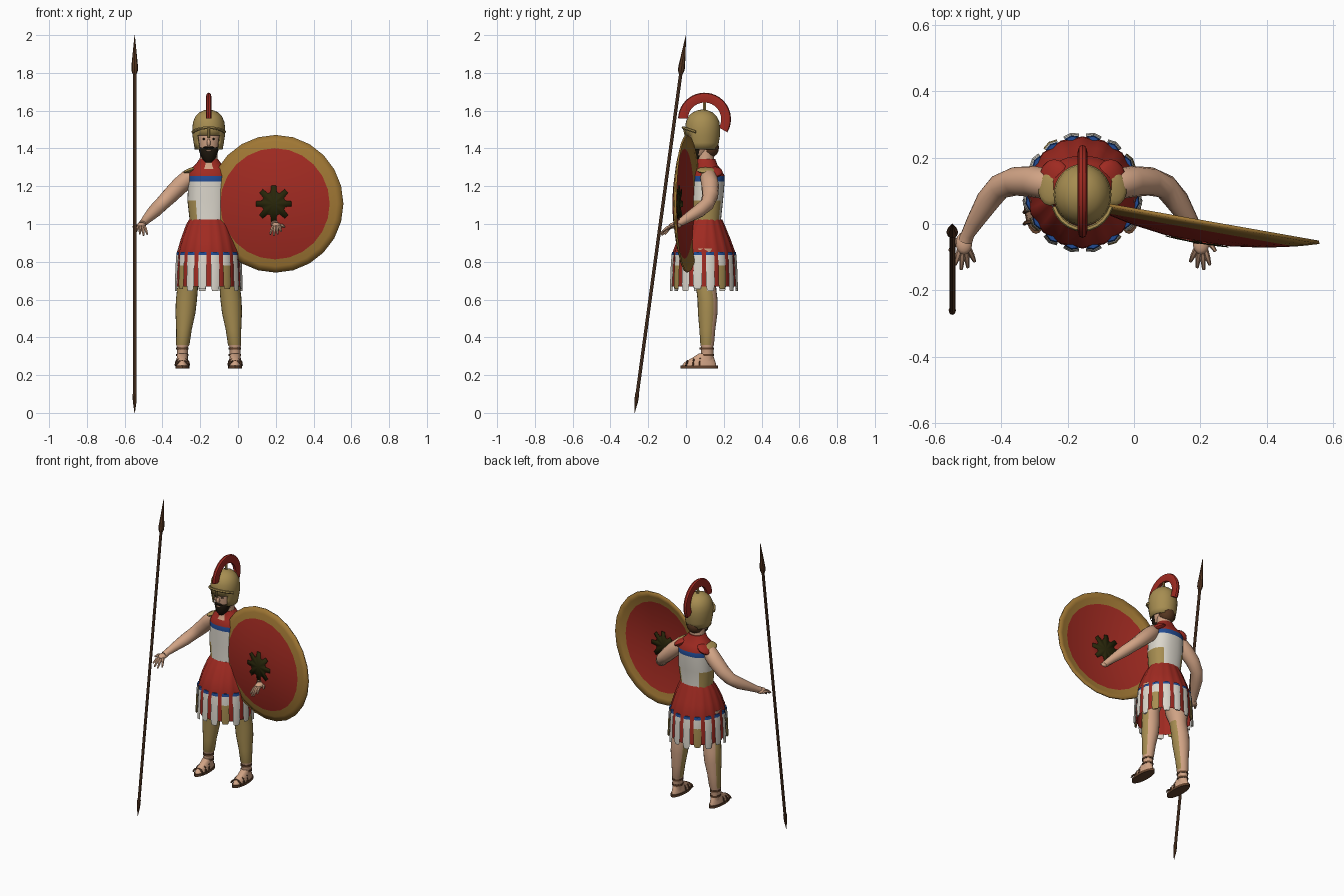
import bpy, bmesh
from math import sin, cos, pi, radians, atan2, copysign
from mathutils import Vector, Matrix

if "Cube" in bpy.data.objects:
    bpy.data.objects.remove(bpy.data.objects["Cube"])

CX, CY = -0.155, 0.095          # body axis
MADE = []


def material(name, rgb):
    m = bpy.data.materials.new(name)
    m.use_nodes = True
    col = [(c / 255) ** 2.2 for c in rgb] + [1]
    m.diffuse_color = col
    m.node_tree.nodes["Principled BSDF"].inputs["Base Color"].default_value = col
    return m


RED = material("red cloth", (158, 46, 38))
GOLD = material("dull gold", (165, 140, 82))
BRONZE = material("bronze rim", (158, 118, 55))
WHITE = material("off white linen", (218, 213, 202))
BLUE = material("blue trim", (38, 76, 145))
SKIN = material("skin", (208, 162, 132))
DARK = material("black beard", (34, 28, 20))
HAIR = material("dark brown hair", (88, 58, 38))
WOOD = material("brown wood", (98, 68, 48))
OLIVE = material("dark olive emblem", (44, 42, 18))


def finish(name, bm, mats, rule=None):
    """Turn a bmesh into an object, colouring faces by rule(centre, normal)."""
    bmesh.ops.recalc_face_normals(bm, faces=bm.faces)
    for f in bm.faces:
        f.smooth = True
        if rule:
            f.material_index = rule(f.calc_center_median(), f.normal)
    me = bpy.data.meshes.new(name)
    bm.to_mesh(me)
    bm.free()
    for m in mats if isinstance(mats, list) else [mats]:
        me.materials.append(m)
    ob = bpy.data.objects.new(name, me)
    bpy.context.collection.objects.link(ob)
    MADE.append(ob)
    return ob


def bridge(bm, rings, caps=True):
    rows = [[bm.verts.new(p) for p in r] for r in rings]
    n = len(rows[0])
    for a, b in zip(rows, rows[1:]):
        for i in range(n):
            j = (i + 1) % n
            bm.faces.new((a[i], a[j], b[j], b[i]))
    if caps:
        bm.faces.new(rows[0])
        bm.faces.new(rows[-1])
    return bm


def loft(name, rings, mats, rule=None, n=24, caps=True, power=1.0, wave=0.0):
    """Stack of level ovals given as (x, y, z, half width, half depth)."""
    def oval(x, y, z, rx, ry):
        out = []
        for i in range(n):
            a = 2 * pi * i / n
            w = 1 + wave * cos(16 * a)
            c, s = (copysign(abs(v) ** power, v) * w for v in (cos(a), sin(a)))
            out.append((x + rx * c, y + ry * s, z))
        return out
    return finish(name, bridge(bmesh.new(), [oval(*r) for r in rings], caps), mats, rule)


def tube(name, path, mat, n=10, flat=1.0):
    """Round limb through points (x, y, z, radius)."""
    pts = [Vector(p[:3]) for p in path]
    rings = []
    for i, p in enumerate(pts):
        d = (pts[min(i + 1, len(pts) - 1)] - pts[max(i - 1, 0)]).normalized()
        u = d.cross(Vector((0, 0, 1)) if abs(d.z) < 0.9 else Vector((0, 1, 0))).normalized()
        v = d.cross(u)
        rings.append([p + path[i][3] * (u * cos(a) + v * sin(a) * flat)
                      for a in (2 * pi * k / n for k in range(n))])
    return finish(name, bridge(bmesh.new(), rings), mat)


def ball(name, c, size, mat, rot=None):
    bm = bmesh.new()
    mx = Matrix.Translation(c) @ (rot or Matrix()) @ Matrix.Diagonal((*size, 1))
    bmesh.ops.create_uvsphere(bm, u_segments=14, v_segments=8, radius=1, matrix=mx)
    return finish(name, bm, mat)


# Cuirass: red yoke, blue band, white body, gold side scales
def cuirass_rule(c, n):
    dx = abs(c.x - CX)
    if c.z > 1.255:
        return 4 if c.z > 1.29 and dx < 0.018 and n.y < 0 else 0
    if c.z > 1.225:
        return 1
    return 3 if c.z < 1.125 and dx > 0.06 else 2


loft("cuirass", [(CX, .105, .98, .1, .083), (CX, .105, 1.02, .101, .08),
                 (CX, .11, 1.125, .113, .086), (CX, .115, 1.225, .108, .09),
                 (CX, .115, 1.255, .108, .09), (CX, .112, 1.29, .1, .072),
                 (CX, .11, 1.315, .07, .055), (CX, .105, 1.345, .048, .05)],
     [RED, BLUE, WHITE, GOLD, SKIN], cuirass_rule, n=32, power=0.85)

# Skirt and its hanging strips
loft("skirt", [(CX, CY + .01, 1.025, .102, .085), (CX, CY + .005, .99, .12, .105),
               (CX, CY, .92, .145, .138), (CX, CY, .85, .165, .163),
               (CX, CY, .67, .166, .166)], RED, n=64, caps=False, wave=.02)


def strip_rule(gold):
    def rule(c, n):
        if c.z > .835:
            return 1
        return 2 if gold and c.z < .78 else 0
    return rule


for k in range(16):
    bm = bmesh.new()
    low = .645 + .012 * (k % 2)
    rings = []
    for z, r, w in ((.853, .165, .02), (.836, .168, .022), (.78, .172, .023),
                    (.68, .176, .024), (low, .176, .017)):
        rings.append([(r, -w, z), (r + .007, 0, z), (r, w, z), (r - .006, 0, z)])
    bridge(bm, rings)
    a = 2 * pi * (k + .5) / 16
    bm.transform(Matrix.Translation((CX, CY, 0)) @ Matrix.Rotation(a, 4, 'Z'))
    finish("skirt_strip", bm, [WHITE, BLUE, GOLD], strip_rule(k % 4 in (1,)))

# Head, beard and hair
loft("neck", [(CX, .105, 1.28, .05, .048), (CX, .1, 1.42, .045, .045)], SKIN, n=16)
loft("head", [(CX, .06, 1.345, .022, .025), (CX, .066, 1.365, .042, .042),
              (CX, .078, 1.4, .055, .06), (CX, .085, 1.45, .064, .072),
              (CX, .088, 1.5, .066, .075), (CX, .09, 1.55, .05, .055)], SKIN, n=20)
loft("beard", [(CX, .045, 1.325, .014, .014), (CX, .052, 1.345, .034, .034),
               (CX, .06, 1.375, .047, .047), (CX, .068, 1.4, .055, .052),
               (CX, .08, 1.425, .058, .045)], DARK, n=18)
ball("mouth", (CX, .017, 1.388), (.014, .006, .005), SKIN)
ball("nose", (CX, .014, 1.43), (.01, .014, .02), SKIN)
ball("back_hair", (CX, .125, 1.405), (.052, .05, .055), HAIR)
for s in (-1, 1):
    ball("eye", (CX + s * .024, .021, 1.45), (.009, .006, .005), DARK)
    ball("moustache", (CX + s * .014, .014, 1.405), (.016, .007, .005), DARK)

# Helmet with an open face, brow band and arched crest
bm = bmesh.new()
N = 32
prof = [(1.395, .074), (1.43, .08), (1.468, .086), (1.505, .087), (1.54, .083),
        (1.57, .07), (1.592, .048), (1.603, .022), (1.606, .004)]
bridge(bm, [[(CX + r * cos(t), .088 + r * 1.07 * sin(t), z)
             for t in (2 * pi * i / N for i in range(N))] for z, r in prof])
gap = []
for f in bm.faces:
    c = f.calc_center_median()
    away = abs(atan2(c.x - CX, .088 - c.y))
    if len(f.verts) > 4 and c.z < 1.5 or c.z < 1.468 and away < radians(48):
        gap.append(f)
bmesh.ops.delete(bm, geom=gap, context='FACES')
helmet = finish("helmet", bm, GOLD)
helmet.modifiers.new("thickness", 'SOLIDIFY').thickness = .008
tube("helmet_brow", [(CX + .09 * sin(a), .085 - .1 * cos(a), 1.475 + .035 * abs(cos(a)), .008)
                     for a in (radians(-70 + 14 * i) for i in range(11))], GOLD, n=6)
tube("nose_guard", [(CX, -.01, 1.51, .008), (CX, .0, 1.455, .006)], GOLD, n=6)
tube("crest_holder", [(CX, .098, 1.59, .008), (CX, .098, 1.65, .008)], GOLD, n=6)
rings = []
for i in range(25):
    a = radians(-30 + 208 * i / 24)
    rings.append([(CX + w, .098 + r * cos(a), 1.555 + r * sin(a)) for r, w in
                  ((.088, -.009), (.118, -.015), (.136, -.01), (.14, 0),
                   (.136, .01), (.118, .015), (.088, .009))])
finish("crest", bridge(bmesh.new(), rings), RED)


# Arms, hands, legs and feet, one side at a time
def leg_rule(c, n):
    return 1 if .355 < c.z < .68 and n.y < .5 else 0


for s, side in ((-1, "right"), (1, "left")):
    def at(dx, y, z, *r):
        return (CX + s * dx, y, z, *r)

    tube(side + "_arm", [at(.07, .115, 1.255, .035), at(.105, .12, 1.245, .046),
                         at(.15, .128, 1.205, .047), at(.205, .128, 1.15, .043),
                         at(.25, .112, 1.105, .038), at(.285, .07, 1.07, .036),
                         at(.325, .005, 1.03, .026), at(.345, -.03, 1.008, .02),
                         at(.352, -.05, .998, .021)], SKIN, n=14)
    ball(side + "_palm", at(.357, -.058, .992), (.025, .034, .017), SKIN)
    for dx, y, z in ((.325, -.112, .945), (.345, -.13, .94), (.365, -.136, .948),
                     (.383, -.122, .962), (.4, -.082, .985)):
        base = at(.357 + (dx - .357) * .45, -.075 if z < .98 else -.045, .988)
        mid = [(p + q) / 2 for p, q in zip(base, at(dx, y, z + .012))]
        tube(side + "_finger", [(*base, .009), (*mid, .0085), at(dx, y, z, .005)], SKIN, n=6)
    ball(side + "_shoulder_flap", at(.098, .105, 1.285), (.038, .05, .012), GOLD,
         Matrix.Rotation(s * .35, 4, 'Y'))
    ball(side + "_shoulder_cloth", at(.085, .14, 1.275), (.05, .055, .022), RED,
         Matrix.Rotation(s * .5, 4, 'Y'))

    loft(side + "_leg", [at(.139, .112, .27, .028, .034), at(.139, .112, .35, .03, .032),
                         at(.137, .112, .36, .035, .036), at(.131, .113, .44, .041, .042),
                         at(.123, .115, .53, .053, .052), at(.118, .114, .6, .056, .053),
                         at(.113, .108, .65, .055, .053), at(.11, .105, .685, .054, .053),
                         at(.1, .1, .75, .066, .07), at(.088, .1, .87, .075, .08)],
         [SKIN, GOLD], leg_rule, n=20)
    loft(side + "_foot", [at(.14, .07, .25, .034, .092), at(.14, .074, .268, .033, .084),
                          at(.14, .088, .288, .029, .062), at(.14, .105, .315, .027, .036)],
         SKIN, n=18)
    loft(side + "_sole", [at(.14, .07, .236, .037, .1), at(.14, .07, .252, .037, .1)], WOOD, n=20)
    for y, h in ((.0, .024), (.035, .038), (.07, .052)):
        tube(side + "_sandal_strap", [at(.14 + .035 * cos(t), y + .008 * sin(t), .25 + h * sin(t), .006)
             for t in (pi * i / 8 for i in range(9))], WOOD, n=6)
    for z in (.3, .335):
        loft(side + "_ankle_strap", [at(.139, .11, z, .033, .038), at(.139, .11, z + .012, .033, .038)],
             WOOD, n=16)

# Domed round shield with emblem on both sides
R = .363
PLACE = Matrix.Translation((.2, .008, 1.107)) @ Matrix.Rotation(radians(-10), 4, 'Z')


def dome(r, a, lift=0.0):
    return (r * cos(a), -.058 * (1 - (r / R) ** 2) + lift, r * sin(a))


bm = bmesh.new()
bridge(bm, [[dome(r, 2 * pi * i / 24) for i in range(24)]
            for r in (.002, .1, .2, .293, .33, R)], caps=False)
shield = finish("shield", bm, [RED, BRONZE],
                lambda c, n: int((c.x ** 2 + c.z ** 2) ** .5 > .295))
mod = shield.modifiers.new("thickness", 'SOLIDIFY')
mod.thickness, mod.offset = .01, 0
shield.matrix_world = PLACE
for lift, label in ((-.009, "front"), (.009, "back")):
    bm = bmesh.new()
    hub = bm.verts.new(dome(0, 0, lift))
    star = [bm.verts.new(dome(r, 2 * pi * (k + t) / 8, lift))
            for k in range(8) for t, r in ((-.34, .063), (-.17, .097), (.17, .097), (.34, .063))]
    for p, q in zip(star, star[1:] + star[:1]):
        bm.faces.new((hub, p, q))
    emblem = finish("shield_emblem_" + label, bm, OLIVE)
    emblem.modifiers.new("thickness", 'SOLIDIFY').thickness = .003
    emblem.matrix_world = PLACE


# Leaning spear
def along(z, r):
    return (-.547, -.272 + .136 * z, z, r)


tube("spear_shaft", [along(.08, .009), along(1.84, .009)], WOOD, n=8)
tube("spear_head", [along(1.79, .009), along(1.815, .018), along(1.84, .017),
                    along(1.93, .008), along(2, .001)], HAIR, n=8)
tube("spear_butt", [along(0, .001), along(.06, .01), along(.1, .011)], HAIR, n=8)

# Smooth shading with crisp edges
bpy.ops.object.select_all(action='DESELECT')
for ob in MADE:
    ob.select_set(True)
bpy.context.view_layer.objects.active = MADE[0]
bpy.ops.object.shade_smooth_by_angle(angle=radians(40))
